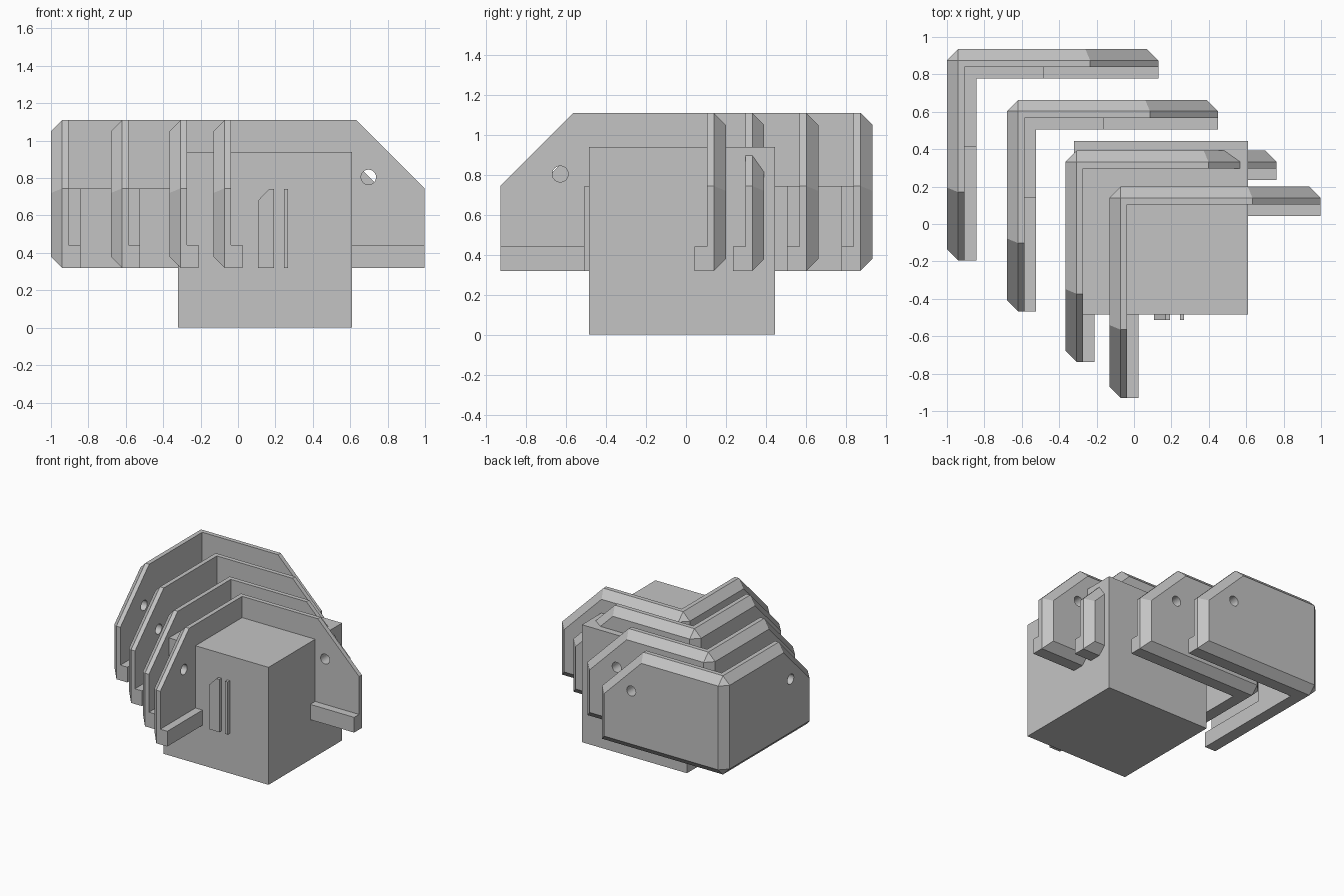
import bpy, bmesh, math
from mathutils import Matrix

if "Cube" in bpy.data.objects:
    bpy.data.objects.remove(bpy.data.objects["Cube"])

GREY = bpy.data.materials.new("plain_grey")
GREY.diffuse_color = (0.55, 0.55, 0.55, 1)
GREY.use_nodes = True
GREY.node_tree.nodes["Principled BSDF"].inputs["Base Color"].default_value = GREY.diffuse_color

LEN, WALL, LEDGE, CH = 1.13, 0.095, 0.157, 0.06   # wing length, wall depth, ledge depth, chamfer
Z0, ZS, Z1 = 0.32, 0.745, 1.11                    # bottom, slope start, top
SLOPE = LEN - (Z1 - ZS)                           # where the sloped top begins


def finish(name, bm):
    bmesh.ops.remove_doubles(bm, verts=bm.verts, dist=1e-5)
    bmesh.ops.recalc_face_normals(bm, faces=bm.faces)
    me = bpy.data.meshes.new(name)
    bm.to_mesh(me)
    bm.free()
    me.materials.append(GREY)
    ob = bpy.data.objects.new(name, me)
    bpy.context.collection.objects.link(ob)
    return ob


def prism(bm, pts, offset):
    """Extrude a closed 3D outline along an offset."""
    face = bm.faces.new([bm.verts.new(p) for p in pts])
    new = bmesh.ops.extrude_face_region(bm, geom=[face])["geom"]
    bmesh.ops.translate(bm, vec=offset, verts=[v for v in new if isinstance(v, bmesh.types.BMVert)])


def box(name, lo, hi):
    bm = bmesh.new()
    prism(bm, [(lo[0], lo[1], lo[2]), (hi[0], lo[1], lo[2]), (hi[0], hi[1], lo[2]), (lo[0], hi[1], lo[2])],
          (0, 0, hi[2] - lo[2]))
    return finish(name, bm)


def wing_outline(start, inset):
    """Wing outline as (distance from corner, height), first and last points at the corner."""
    k = inset * math.tan(math.pi / 8)
    return [(start, Z0 + inset), (LEN - inset, Z0 + inset), (LEN - inset, ZS - k),
            (SLOPE - k, Z1 - inset), (start, Z1 - inset)]


def corner_wall(name, x0, y0):
    bm = bmesh.new()
    along_x = lambda s, d, z: (x0 + s, y0 - d, z)
    along_y = lambda s, d, z: (x0 + d, y0 - s, z)
    corners = []
    for place in (along_x, along_y):
        rings = [[bm.verts.new(place(s, d, z)) for s, z in wing_outline(start, inset)]
                 for d, start, inset in ((0, CH, CH), (CH, CH, 0), (WALL, WALL, 0))]
        bm.faces.new(rings[0])
        bm.faces.new(rings[2])
        for a, b in zip(rings, rings[1:]):
            for i in range(4):
                bm.faces.new((a[i], a[i + 1], b[i + 1], b[i]))
        corners.append((rings[0][0], rings[0][4], rings[1][0], rings[1][4]))
    # chamfered upright corner with its end triangles
    (a0, a1, a2, a3), (b0, b1, _, _) = corners
    bm.faces.new((a0, a1, b1, b0))
    bm.faces.new((a0, b0, a2))
    bm.faces.new((a1, b1, a3))
    ob = finish(name, bm)

    # round hole near the end of each wing
    bm = bmesh.new()
    for rot, loc in ((Matrix.Rotation(math.pi / 2, 4, 'X'), along_x(0.83, 0.05, 0.805)),
                     (Matrix.Rotation(math.pi / 2, 4, 'Y'), along_y(0.83, 0.05, 0.805))):
        bmesh.ops.create_cone(bm, cap_ends=True, segments=32, radius1=0.04, radius2=0.04,
                              depth=0.3, matrix=Matrix.Translation(loc) @ rot)
    cutter = finish("hole_cutter", bm)
    cutter.hide_render = True
    mod = ob.modifiers.new("holes", 'BOOLEAN')
    mod.operation, mod.solver, mod.object = 'DIFFERENCE', 'EXACT', cutter
    deps = bpy.context.evaluated_depsgraph_get()
    ob_mesh = bpy.data.meshes.new_from_object(ob.evaluated_get(deps))
    ob.modifiers.clear()
    ob.data = ob_mesh
    bpy.data.objects.remove(cutter)


def inner_ledge(name, x0, y0, length, zlo, zhi):
    """L-shaped strip lying against the inside of a corner wall."""
    outline = [(WALL, WALL), (length, WALL), (length, LEDGE), (LEDGE, LEDGE), (LEDGE, length), (WALL, length)]
    bm = bmesh.new()
    prism(bm, [(x0 + a, y0 - b, zlo) for a, b in outline], (0, 0, zhi - zlo))
    finish(name, bm)


# central block
box("central_block", (-0.32, -0.485, 0), (0.61, 0.445, 0.94))

# four nested corner shells, each with a ledge and a raised inner backing
for n, (x, y) in enumerate([(-1.0, 0.935), (-0.68, 0.663), (-0.367, 0.392), (-0.132, 0.2)], 1):
    corner_wall(f"corner_wall_{n}", x, y)
    inner_ledge(f"corner_ledge_{n}", x, y, LEN, Z0, 0.442)
    inner_ledge(f"corner_backing_{n}", x, y, 0.52, 0.442, ZS)

# two slim plates on the front of the block
bm = bmesh.new()
prism(bm, [(x, -0.512, z) for x, z in ((0.107, Z0), (0.193, Z0), (0.193, 0.742), (0.168, 0.742), (0.107, 0.68))],
      (0, 0.035, 0))
finish("front_plate", bm)
box("front_strip", (0.245, -0.512, Z0), (0.267, -0.477, 0.742))
